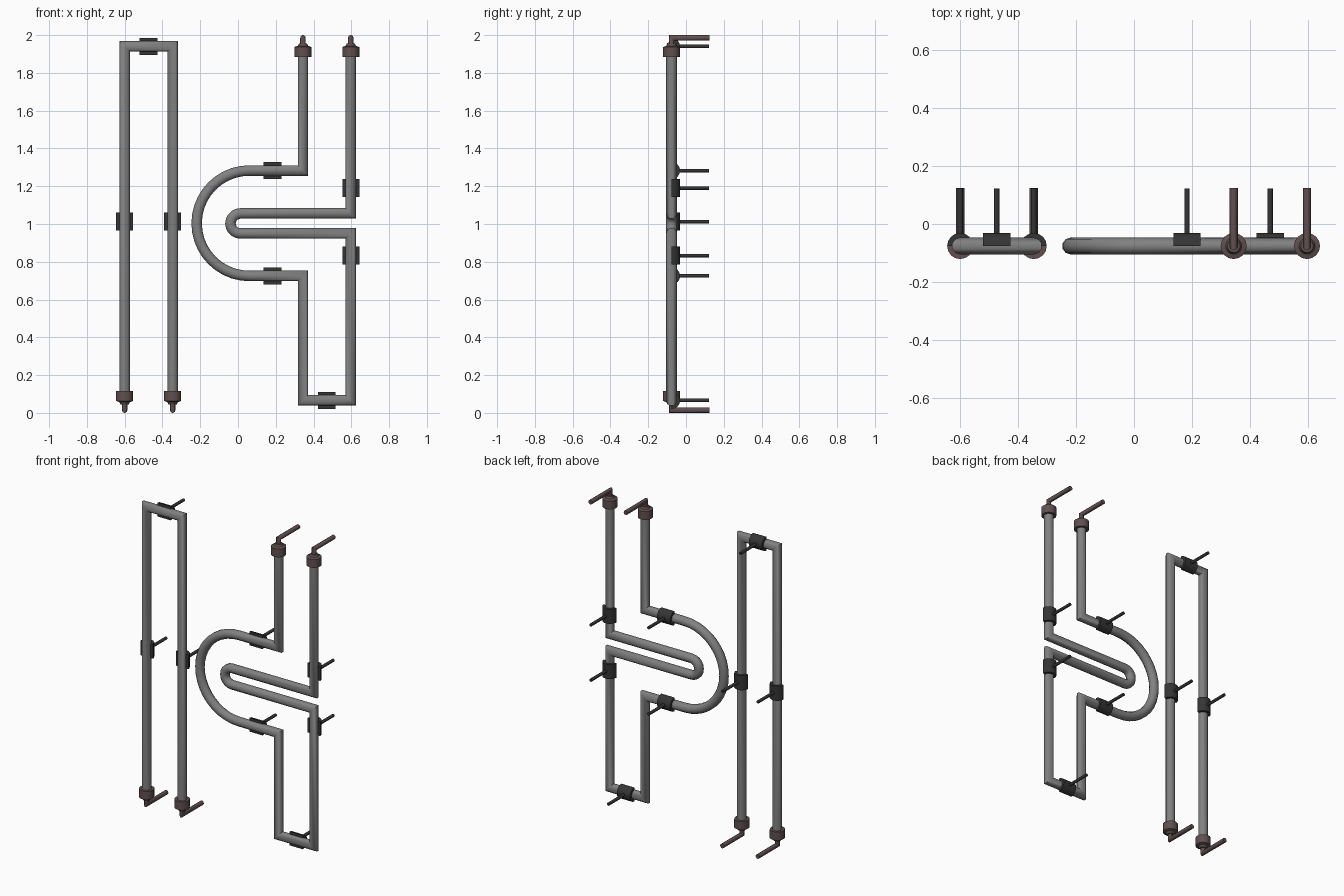
import bpy, bmesh, math
from mathutils import Vector

if "Cube" in bpy.data.objects:
    bpy.data.objects.remove(bpy.data.objects["Cube"])

Y0 = -0.076          # depth of the tube centre line
R = 0.029            # tube radius


def material(name, rgb):
    m = bpy.data.materials.new(name)
    m.diffuse_color = (*rgb, 1)
    m.use_nodes = True
    m.node_tree.nodes["Principled BSDF"].inputs["Base Color"].default_value = m.diffuse_color
    return m


GLASS = material("tube_grey", (0.22, 0.22, 0.22))
DARK = material("clip_dark", (0.035, 0.035, 0.035))
BROWN = material("cap_brown", (0.12, 0.08, 0.08))


def finish(name, bm, mat, angle=40):
    bmesh.ops.recalc_face_normals(bm, faces=bm.faces)
    me = bpy.data.meshes.new(name)
    bm.to_mesh(me)
    bm.free()
    ob = bpy.data.objects.new(name, me)
    bpy.context.collection.objects.link(ob)
    me.materials.append(mat)
    bpy.ops.object.select_all(action='DESELECT')
    ob.select_set(True)
    bpy.context.view_layer.objects.active = ob
    bpy.ops.object.shade_smooth_by_angle(angle=math.radians(angle))
    return ob


def skin(bm, rings):
    loops = [[bm.verts.new(p) for p in ring] for ring in rings]
    n = len(loops[0])
    for a, b in zip(loops, loops[1:]):
        for i in range(n):
            j = (i + 1) % n
            bm.faces.new((a[i], a[j], b[j], b[i]))
    bm.faces.new(loops[0])
    bm.faces.new(loops[-1])


def sweep(bm, pts, normal, r, sides):
    """Round tube along a planar path, with mitred corners."""
    pts, n = [Vector(p) for p in pts], Vector(normal)
    rings = []
    for i, p in enumerate(pts):
        t0 = (p - pts[i - 1]).normalized() if i else (pts[1] - p).normalized()
        t1 = (pts[i + 1] - p).normalized() if i < len(pts) - 1 else t0
        t = (t0 + t1).normalized()
        side = t.cross(n) / t.dot(t0)
        angs = [math.tau * (k + 0.5) / sides for k in range(sides)]
        rings.append([p + r * (math.cos(a) * side + math.sin(a) * n) for a in angs])
    skin(bm, rings)


def arc(cx, cz, r, a0, a1, n):
    return [(cx + r * math.cos(math.radians(a0 + (a1 - a0) * i / n)),
             cz + r * math.sin(math.radians(a0 + (a1 - a0) * i / n)))
            for i in range(n + 1)]


def glass_tube(name, path):
    bm = bmesh.new()
    sweep(bm, [(x, Y0, z) for x, z in path], (0, 1, 0), R, 10)
    finish(name, bm, GLASS)


# Tubes: the narrow upright loop and the curled loop
glass_tube("left_tube", [(-0.6, 0.09), (-0.6, 1.94), (-0.346, 1.94), (-0.346, 0.09)])
glass_tube("right_tube",
           [(0.344, 1.91), (0.344, 1.283)]
           + arc(0.06, 1.004, 0.279, 90, 270, 20)
           + [(0.344, 0.725), (0.344, 0.066), (0.597, 0.066), (0.597, 0.95)]
           + arc(0.013, 1.003, 0.053, 270, 90, 10)
           + [(0.597, 1.056), (0.597, 1.91)])


# End caps with bent leads
def end_cap(name, x, top):
    fz = (lambda z: 2 - z) if top else (lambda z: z)
    bm = bmesh.new()
    prof = [(0.045, 0.117), (0.045, 0.063), (0.028, 0.057), (0.022, 0.045)]
    skin(bm, [[(x + r * math.cos(math.tau * k / 16), Y0 + r * math.sin(math.tau * k / 16), fz(z))
               for k in range(16)] for r, z in prof])
    sweep(bm, [(x, Y0, fz(0.07)), (x, Y0, fz(0.0145)), (x, 0.125, fz(0.0145))],
          (1, 0, 0), 0.0145, 10)
    finish(name, bm, BROWN)


for i, (x, top) in enumerate([(-0.6, 0), (-0.346, 0), (0.344, 1), (0.597, 1)]):
    end_cap(f"end_cap_{i + 1}", x, top)


# Half-round clips behind the tube, each on a rod
def clip(name, x, z, upright):
    bm = bmesh.new()
    angs = [math.pi * k / 8 for k in range(9)]
    section = [(0.045 * math.cos(a), 0.045 * math.sin(a)) for a in angs]
    section += [(0.027 * math.cos(a), 0.027 * math.sin(a)) for a in reversed(angs)]
    rings = []
    for l in (-0.047, 0.047):
        rings.append([(x + u, Y0 + v, z + l) if upright else (x + l, Y0 + v, z + u)
                      for u, v in section])
    skin(bm, rings)
    sweep(bm, [(x, Y0 + 0.035, z), (x, 0.122, z)], (1, 0, 0), 0.01, 8)
    finish(name, bm, DARK, 46)


clips = [(-0.6, 1.013, 1), (-0.346, 1.013, 1), (0.597, 1.19, 1), (0.597, 0.833, 1),
         (-0.474, 1.94, 0), (0.183, 1.283, 0), (0.183, 0.725, 0), (0.47, 0.066, 0)]
for i, c in enumerate(clips):
    clip(f"wall_clip_{i + 1}", *c)
